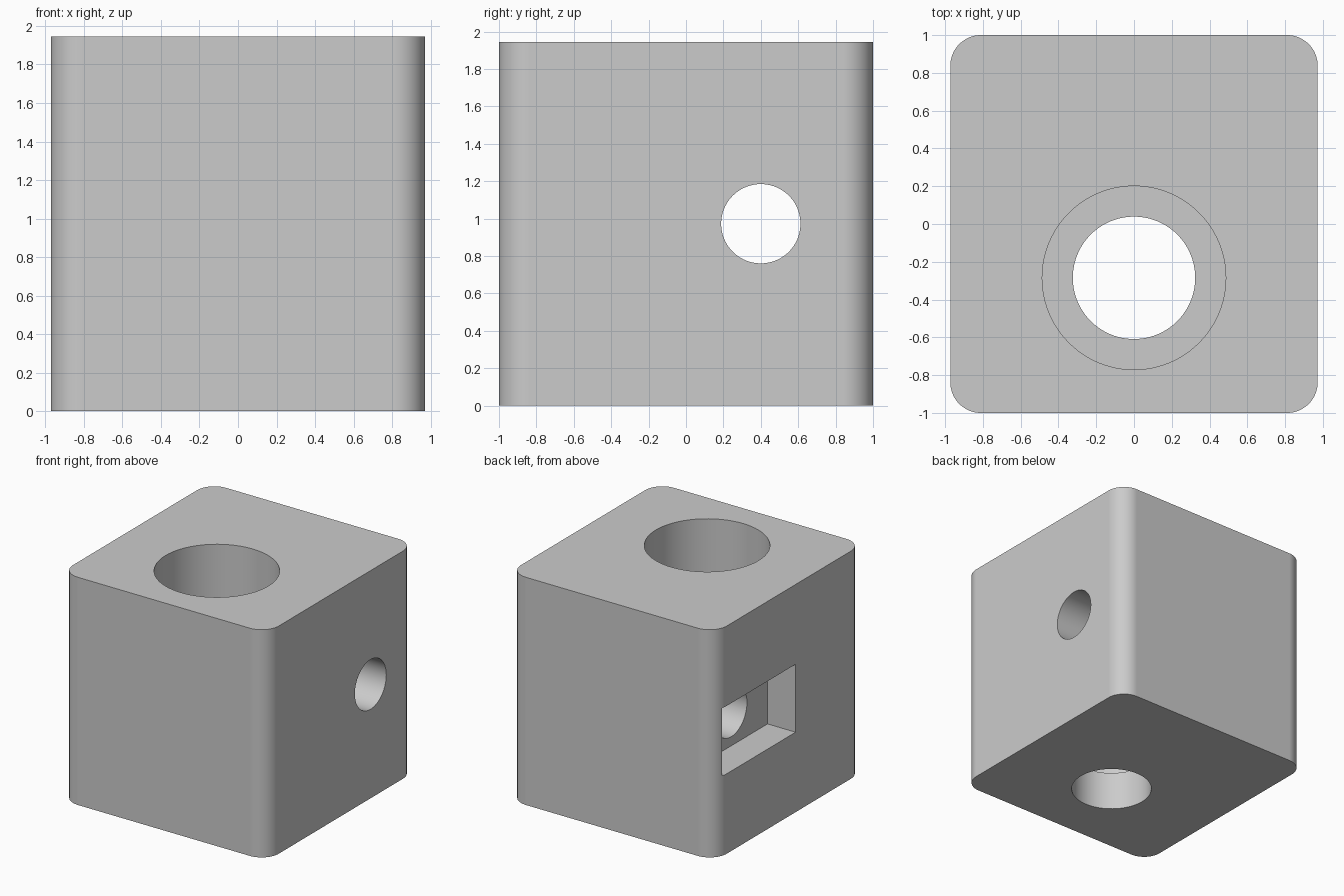
import bpy, bmesh, math
from mathutils import Matrix

if "Cube" in bpy.data.objects:
    bpy.data.objects.remove(bpy.data.objects["Cube"], do_unlink=True)

W, D, H = 1.945, 2.0, 1.945
CORNER = 0.162
BORE_Y, HOLE_Y, HOLE_Z = -0.285, 0.4, 0.973

grey = bpy.data.materials.new("plain grey")
grey.use_nodes = True
colour = (0.6, 0.6, 0.6, 1)
grey.diffuse_color = colour
grey.node_tree.nodes["Principled BSDF"].inputs["Base Color"].default_value = colour


def make_object(name, bm):
    mesh = bpy.data.meshes.new(name)
    bmesh.ops.recalc_face_normals(bm, faces=bm.faces)
    bm.to_mesh(mesh)
    bm.free()
    mesh.materials.append(grey)
    obj = bpy.data.objects.new(name, mesh)
    bpy.context.collection.objects.link(obj)
    return obj


def box(name, size, centre, corner=0):
    bm = bmesh.new()
    bmesh.ops.create_cube(bm, size=1, matrix=Matrix.Translation(centre) @ Matrix.Diagonal((*size, 1)))
    if corner:
        upright = [e for e in bm.edges if abs(e.verts[0].co.z - e.verts[1].co.z) > 0.1]
        bmesh.ops.bevel(bm, geom=upright, offset=corner, segments=16, profile=0.5, affect='EDGES')
    return make_object(name, bm)


def cylinder(name, radius, length, centre, turn=None):
    bm = bmesh.new()
    matrix = Matrix.Translation(centre) @ (turn or Matrix())
    bmesh.ops.create_cone(bm, cap_ends=True, segments=96, radius1=radius, radius2=radius,
                          depth=length, matrix=matrix)
    return make_object(name, bm)


# Block with rounded upright corners
block = box("block", (W, D, H), (0, 0, H / 2), CORNER)

# Stepped vertical bore, cross hole and rectangular side pocket
STEP_Z = 0.335
sideways = Matrix.Rotation(math.pi / 2, 4, 'Y')
cutters = [
    cylinder("wide_bore_cutter", 0.486, 2, (0, BORE_Y, STEP_Z + 1)),
    cylinder("narrow_bore_cutter", 0.324, 3, (0, BORE_Y, 1)),
    cylinder("cross_hole_cutter", 0.212, 3, (0, HOLE_Y, HOLE_Z), sideways),
    box("side_pocket_cutter", (0.53, 0.98, 0.58), (-W / 2, HOLE_Y, HOLE_Z)),
]
bpy.context.view_layer.objects.active = block
block.select_set(True)
for cutter in cutters:
    mod = block.modifiers.new("cut", 'BOOLEAN')
    mod.operation = 'DIFFERENCE'
    mod.solver = 'EXACT'
    mod.object = cutter
    bpy.ops.object.modifier_apply(modifier=mod.name)
    bpy.data.objects.remove(cutter, do_unlink=True)

# Smooth curved walls, keep flat faces flat and edges crisp
bpy.ops.object.select_all(action='DESELECT')
block.select_set(True)
bpy.ops.object.shade_smooth_by_angle(angle=math.radians(30))
weighted = block.modifiers.new("weighted normals", 'WEIGHTED_NORMAL')
weighted.keep_sharp = True
